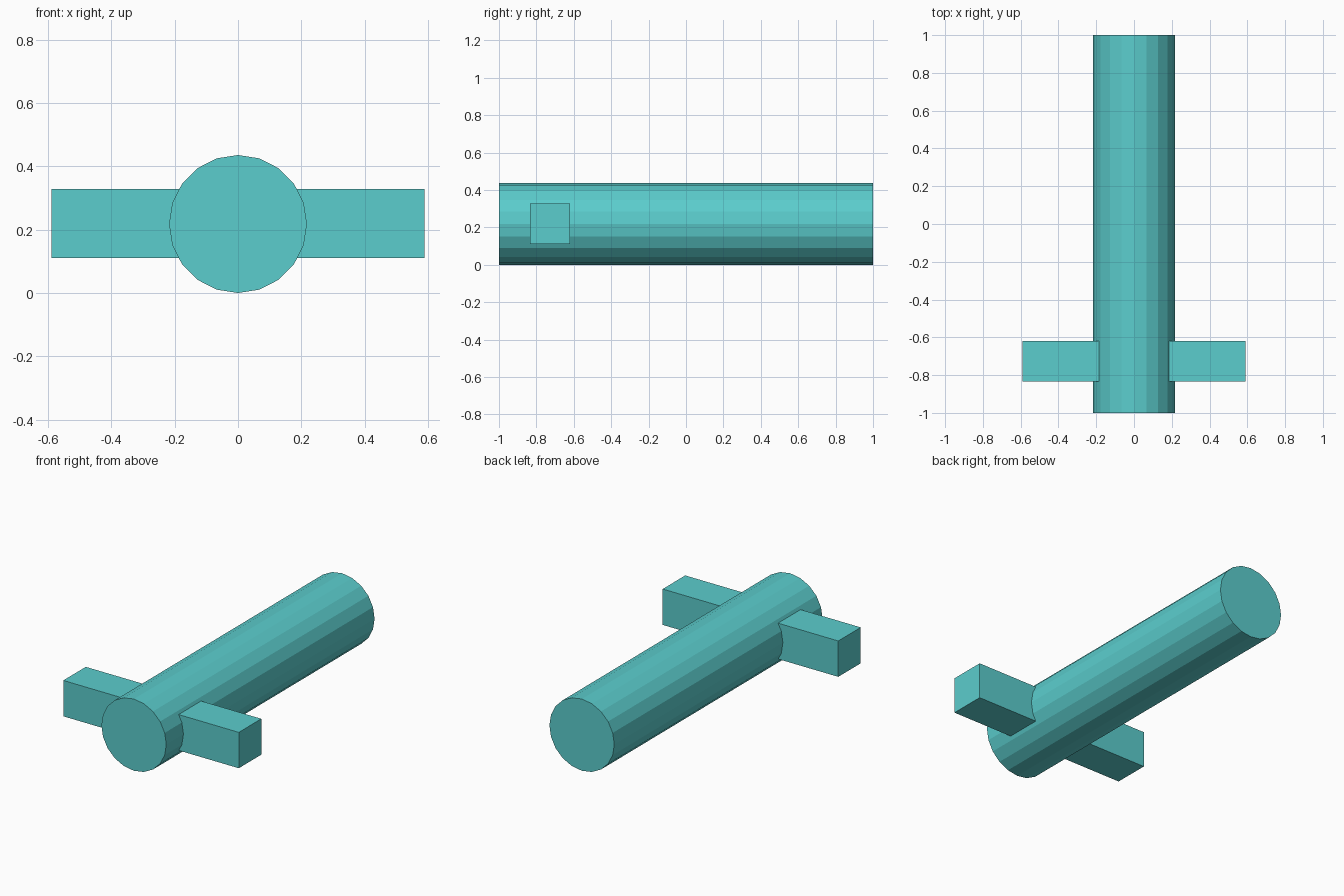
import bpy, math

if "Cube" in bpy.data.objects:
    bpy.data.objects.remove(bpy.data.objects["Cube"])

teal = bpy.data.materials.new("teal")
teal.diffuse_color = (0.105, 0.61, 0.61, 1)
teal.use_nodes = True
teal.node_tree.nodes["Principled BSDF"].inputs["Base Color"].default_value = teal.diffuse_color

RADIUS = 0.218
AXIS_Z = 0.218


def finish(name):
    obj = bpy.context.object
    obj.name = name
    obj.data.name = name
    obj.data.materials.append(teal)
    return obj


# Long 20-sided barrel lying along y, a vertex at the top
bpy.ops.mesh.primitive_cylinder_add(vertices=20, radius=RADIUS, depth=2,
                                    location=(0, 0, AXIS_Z),
                                    rotation=(math.pi / 2, 0, 0))
finish("barrel")

# Square crossbar passing through the barrel near the front
bpy.ops.mesh.primitive_cube_add(size=1, location=(0, -0.727, 0.219))
bar = finish("crossbar")
bar.scale = (1.18, 0.216, 0.218)
